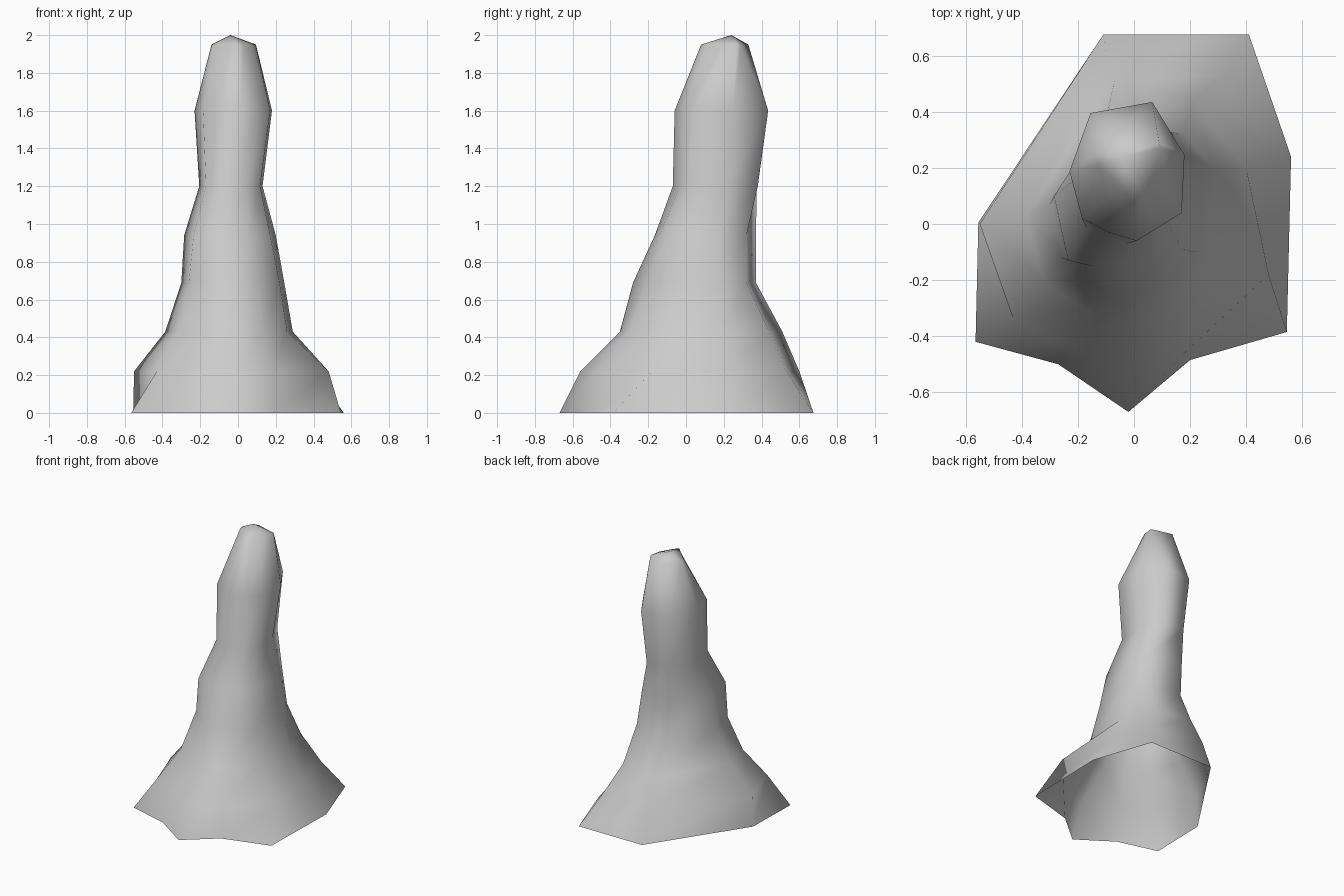
import bpy
import bmesh
from mathutils import Vector

cube = bpy.data.objects.get("Cube")
if cube:
    bpy.data.objects.remove(cube, do_unlink=True)


def make_material(name, colour):
    material = bpy.data.materials.new(name)
    material.use_nodes = True
    material.diffuse_color = colour
    material.node_tree.nodes["Principled BSDF"].inputs["Base Color"].default_value = colour
    return material


def normalise(outline):
    """Fit an outline into the square from -1 to 1."""
    xs, ys = zip(*outline)
    middle = Vector((max(xs) + min(xs), max(ys) + min(ys))) / 2
    half = Vector((max(xs) - min(xs), max(ys) - min(ys))) / 2
    return [Vector(((x - middle.x) / half.x, (y - middle.y) / half.y)) for x, y in outline]


def blend(first, second, share):
    return normalise([a.lerp(b, share) for a, b in zip(first, second)])


# Cross-section outlines, running anticlockwise from the left side
foot = normalise([(.56, .24), (.41, .675), (-.11, .675), (-.555, .005), (-.565, -.42),
                  (-.27, -.5), (-.02, -.67), (.2, -.485), (.545, -.385)])
skirt = normalise([(.4, .2), (.31, .53), (-.1, .6), (-.55, 0), (-.43, -.34),
                   (-.24, -.43), (0, -.56), (.18, -.46), (.48, -.18)])
hips = normalise([(.29, .19), (.21, .44), (-.07, .51), (-.385, .03), (-.32, -.21),
                  (-.18, -.3), (-.03, -.35), (.13, -.3), (.26, -.15)])
waist = normalise([(.245, .18), (.18, .32), (-.1, .37), (-.3, .07), (-.26, -.12),
                   (-.17, -.2), (-.04, -.28), (.1, -.21), (.22, -.1)])
chest = normalise([(.2, .17), (.14, .32), (-.11, .37), (-.285, .1), (-.235, -.13),
                   (-.15, -.15), (-.07, -.165), (.06, -.14), (.17, -.09)])
column = normalise([(.18, .25), (.065, .44), (-.155, .4), (-.23, .19), (-.185, .02),
                    (-.09, -.03), (.01, -.06), (.09, -.01), (.17, .04)])
crown = normalise([(.095, .27), (.09, .29), (-.06, .33), (-.14, .25), (-.13, .21),
                   (-.05, .13), (0, .08), (.03, .11), (.08, .2)])

# Rings: outline, height, left edge, right edge, front edge, back edge
rings = [
    (foot, 0, -.565, .56, -.67, .675),
    (skirt, .22, -.55, .48, -.56, .6),
    (hips, .43, -.385, .29, -.35, .51),
    (waist, .69, -.3, .245, -.28, .37),
    (chest, .94, -.285, .2, -.165, .37),
    (blend(column, chest, .4), 1.2, -.205, .13, -.07, .38),
    (column, 1.6, -.23, .18, -.06, .435),
    (crown, 1.95, -.14, .095, .08, .33),
]


def build_rock(name, material):
    bm = bmesh.new()
    loops = []
    for outline, height, left, right, front, back in rings:
        loops.append([bm.verts.new(((left + right) / 2 + p.x * (right - left) / 2,
                                    (front + back) / 2 + p.y * (back - front) / 2,
                                    height)) for p in outline])
    count = len(foot)
    # Side walls, open underneath
    for low, high in zip(loops, loops[1:]):
        for i in range(count):
            j = (i + 1) % count
            bm.faces.new((low[i], low[j], high[j], high[i]))
    # Blunt tip
    tip = bm.verts.new((-.04, .24, 2))
    for i in range(count):
        bm.faces.new((loops[-1][i], loops[-1][(i + 1) % count], tip))
    for face in bm.faces:
        face.smooth = True
    mesh = bpy.data.meshes.new(name)
    bm.to_mesh(mesh)
    bm.free()
    mesh.materials.append(material)
    rock = bpy.data.objects.new(name, mesh)
    bpy.context.collection.objects.link(rock)
    return rock


build_rock("rock_spire", make_material("stone_grey", (.6, .6, .6, 1)))
